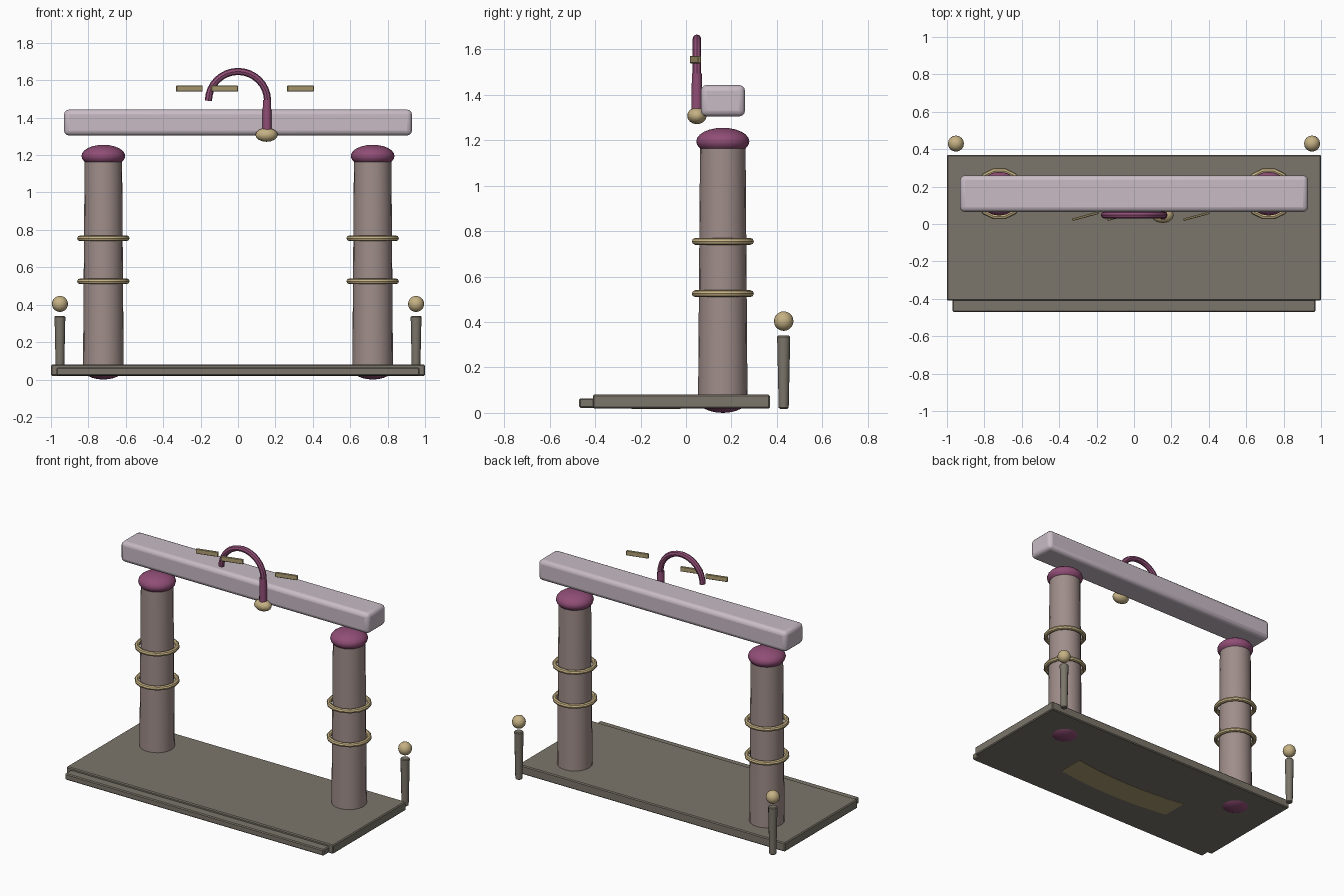
import bpy, math
from mathutils import Vector

if "Cube" in bpy.data.objects:
    bpy.data.objects.remove(bpy.data.objects["Cube"])


def mat(name, rgb):
    m = bpy.data.materials.new(name)
    m.diffuse_color = (*rgb, 1)
    m.use_nodes = True
    m.node_tree.nodes["Principled BSDF"].inputs["Base Color"].default_value = m.diffuse_color
    return m


STONE = mat("dark_stone", (0.20, 0.18, 0.145))
PILLAR = mat("pillar_stone", (0.35, 0.27, 0.255))
LINTEL = mat("pale_stone", (0.58, 0.50, 0.56))
PURPLE = mat("purple", (0.28, 0.075, 0.18))
GOLD = mat("gold", (0.56, 0.44, 0.23))
DULL = mat("dull_gold", (0.42, 0.34, 0.17))


def finish(name, material, smooth=True):
    o = bpy.context.object
    o.name = name
    o.data.materials.append(material)
    if smooth:
        bpy.ops.object.shade_smooth_by_angle(angle=math.radians(40))
    return o


def box(name, material, lo, hi, bevel=0.0, segs=1, rot=0.0):
    c = [(a + b) / 2 for a, b in zip(lo, hi)]
    bpy.ops.mesh.primitive_cube_add(size=1, location=c)
    o = bpy.context.object
    o.scale = [b - a for a, b in zip(lo, hi)]
    bpy.ops.object.transform_apply(location=False, rotation=False, scale=True)
    o.rotation_euler.z = rot
    if bevel:
        m = o.modifiers.new("bevel", "BEVEL")
        m.width, m.segments = bevel, segs
    return finish(name, material, smooth=segs > 1)


def cone(name, material, x, y, z0, z1, r0, r1, sides, bevel=0.0):
    bpy.ops.mesh.primitive_cone_add(vertices=sides, radius1=r0, radius2=r1,
                                    depth=z1 - z0, location=(x, y, (z0 + z1) / 2))
    if bevel:
        m = bpy.context.object.modifiers.new("bevel", "BEVEL")
        m.width, m.limit_method, m.angle_limit = bevel, 'ANGLE', math.radians(50)
    return finish(name, material)


def ellipsoid(name, material, loc, radii, segs=20, rings=12):
    bpy.ops.mesh.primitive_uv_sphere_add(segments=segs, ring_count=rings, radius=1, location=loc)
    bpy.context.object.scale = radii
    bpy.ops.object.transform_apply(location=False, rotation=False, scale=True)
    return finish(name, material)


# platform and front step
box("platform", STONE, (-1, -0.41, 0.02), (1, 0.37, 0.08), 0.006)
box("front_step", STONE, (-0.97, -0.47, 0.022), (0.97, -0.39, 0.064), 0.006)

# bowed inlay strip showing on the underside
verts, faces, n = [], [], 8
for i in range(n + 1):
    t = -1 + 2 * i / n
    y = -0.15 + 0.035 * t * t
    verts += [(0.44 * t, y - 0.09, 0.018), (0.44 * t, y + 0.09, 0.018),
              (0.44 * t, y + 0.09, 0.03), (0.44 * t, y - 0.09, 0.03)]
for i in range(n):
    a, b = 4 * i, 4 * i + 4
    faces += [(a + k, a + (k + 1) % 4, b + (k + 1) % 4, b + k) for k in range(4)]
faces += [(3, 2, 1, 0), (4 * n, 4 * n + 1, 4 * n + 2, 4 * n + 3)]
me = bpy.data.meshes.new("underside_inlay")
me.from_pydata(verts, [], faces)
me.materials.append(DULL)
bpy.context.collection.objects.link(bpy.data.objects.new("underside_inlay", me))

# mirrored pillars with caps and rings, and rear posts with balls
for side, s in (("left", -1), ("right", 1)):
    x, y = 0.72 * s, 0.162
    cone(side + "_pillar", PILLAR, x, y, 0.04, 1.2, 0.109, 0.1, 20)
    ellipsoid(side + "_pillar_cap", PURPLE, (x, y, 1.195), (0.117, 0.117, 0.06))
    ellipsoid(side + "_pillar_foot", PURPLE, (x, y, 0.06), (0.112, 0.112, 0.06))
    for k, z in enumerate((0.525, 0.755)):
        bpy.ops.mesh.primitive_torus_add(location=(x, y, z), major_radius=0.125, minor_radius=0.015,
                                         major_segments=14, minor_segments=8)
        finish(f"{side}_pillar_ring_{k + 1}", GOLD)
    cone(side + "_post", STONE, 0.952 * s, 0.43, 0.018, 0.34, 0.022, 0.029, 12, 0.005)
    ellipsoid(side + "_post_ball", GOLD, (0.952 * s, 0.43, 0.404), (0.043,) * 3, 16, 10)

# lintel beam
box("lintel", LINTEL, (-0.93, 0.065, 1.305), (0.93, 0.26, 1.443), 0.026, 3)

# hook: half-circle tube, straight shank, bead at the end
HY = 0.048
cu = bpy.data.curves.new("hook_arch", "CURVE")
cu.dimensions = "3D"
cu.bevel_depth, cu.bevel_resolution, cu.use_fill_caps = 0.019, 2, True
sp = cu.splines.new("POLY")
sp.points.add(16)
for i, p in enumerate(sp.points):
    a = math.pi * i / 16
    p.co = (0.158 * math.cos(a), HY, 1.49 + 0.157 * math.sin(a), 1)
arch = bpy.data.objects.new("hook_arch", cu)
bpy.context.collection.objects.link(arch)
bpy.ops.object.select_all(action="DESELECT")
arch.select_set(True)
bpy.context.view_layer.objects.active = arch
bpy.ops.object.convert(target="MESH")
finish("hook_arch", PURPLE)
cone("hook_shank", PURPLE, 0.155, HY, 1.31, 1.495, 0.025, 0.022, 12)
ellipsoid("hook_bead", GOLD, (0.153, HY, 1.308), (0.06, 0.043, 0.037), 12, 8)

# three small slanted bars above the lintel
for k, x in enumerate((-0.26, -0.072, 0.334)):
    box(f"bar_{k + 1}", DULL, (x - 0.073, HY - 0.013, 1.539), (x + 0.073, HY + 0.0, 1.572),
        0.003, 1, math.radians(15))
